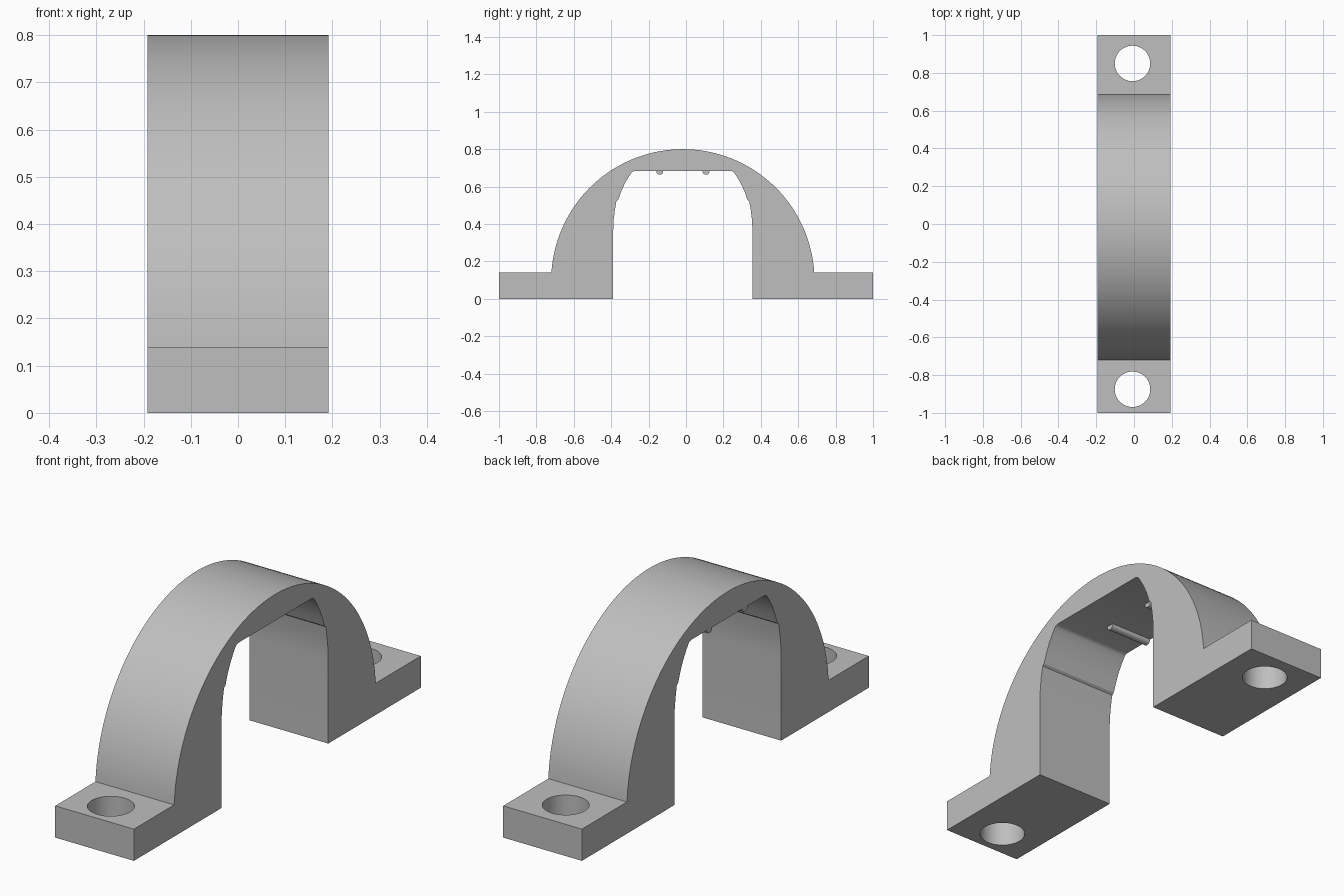
import bpy, bmesh
from math import sin, cos, pi, asin

cube = bpy.data.objects.get("Cube")
if cube:
    bpy.data.objects.remove(cube)

HALF = 0.192          # half width of the bracket along x
MID = -0.017          # y of the arch centre line
FOOT = 0.14           # foot thickness
RADIUS, RISE = 0.704, 0.096

grey = bpy.data.materials.new("plain grey")
grey.use_nodes = True
colour = (0.52, 0.52, 0.52, 1)
grey.diffuse_color = colour
grey.node_tree.nodes["Principled BSDF"].inputs["Base Color"].default_value = colour


def finish(obj, angle=30):
    if not obj.data.materials:
        obj.data.materials.append(grey)
    bpy.ops.object.select_all(action='DESELECT')
    obj.select_set(True)
    bpy.context.view_layer.objects.active = obj
    bpy.ops.object.shade_smooth_by_angle(angle=angle * pi / 180)


def extrude_profile(name, points, x0, x1):
    bm = bmesh.new()
    face = bm.faces.new([bm.verts.new((x0, y, z)) for y, z in points])
    out = bmesh.ops.extrude_face_region(bm, geom=[face])
    moved = [v for v in out["geom"] if isinstance(v, bmesh.types.BMVert)]
    bmesh.ops.translate(bm, verts=moved, vec=(x1 - x0, 0, 0))
    bmesh.ops.recalc_face_normals(bm, faces=bm.faces)
    mesh = bpy.data.meshes.new(name)
    bm.to_mesh(mesh)
    bm.free()
    obj = bpy.data.objects.new(name, mesh)
    bpy.context.collection.objects.link(obj)
    return obj


# Outer arch, from the back foot over to the front foot
start = asin((FOOT - RISE) / RADIUS)
steps = 72
arch = []
for i in range(steps + 1):
    a = start + (pi - 2 * start) * i / steps
    arch.append((MID + RADIUS * cos(a), RISE + RADIUS * sin(a)))

# Half of the opening: straight wall, curve, small ledge, curve, flat ceiling
half = [(0.372, 0), (0.372, 0.37), (0.37, 0.42), (0.364, 0.47), (0.355, 0.522),
        (0.345, 0.53), (0.33, 0.573), (0.31, 0.617), (0.288, 0.654),
        (0.274, 0.674), (0.266, 0.681), (0.255, 0.684)]
opening = [(MID - d, z) for d, z in half] + [(MID + d, z) for d, z in reversed(half)]

outline = [(1, 0), (1, FOOT)] + arch + [(-1, FOOT), (-1, 0)] + opening
bracket = extrude_profile("arch_bracket", outline, -HALF, HALF)
bracket.data.materials.append(grey)

# Bolt holes through both feet
for y in (0.85, -0.875):
    bpy.ops.mesh.primitive_cylinder_add(vertices=48, radius=0.094, depth=0.6,
                                        location=(-0.008, y, 0.07))
    cutter = bpy.context.object
    cutter.name = "bolt_hole_cutter"
    cutter.hide_render = True
    cutter.data.materials.append(grey)
    mod = bracket.modifiers.new("bolt_hole", 'BOOLEAN')
    mod.operation, mod.solver, mod.object = 'DIFFERENCE', 'EXACT', cutter
    bpy.context.view_layer.objects.active = bracket
    bpy.ops.object.modifier_apply(modifier=mod.name)
    bpy.data.objects.remove(cutter)
finish(bracket)

# Small rounded ribs under the ceiling, on one half of the width
for name, y in (("front_rib", -0.14), ("back_rib", 0.107)):
    rib_radius = 0.018
    section = [(y + rib_radius, 0.69)]
    section += [(y + rib_radius * cos(a), 0.679 - rib_radius * 0.85 * sin(a))
                for a in (pi * i / 12 for i in range(13))]
    section += [(y - rib_radius, 0.69)]
    finish(extrude_profile(name, section, -HALF + 0.002, 0.015))
